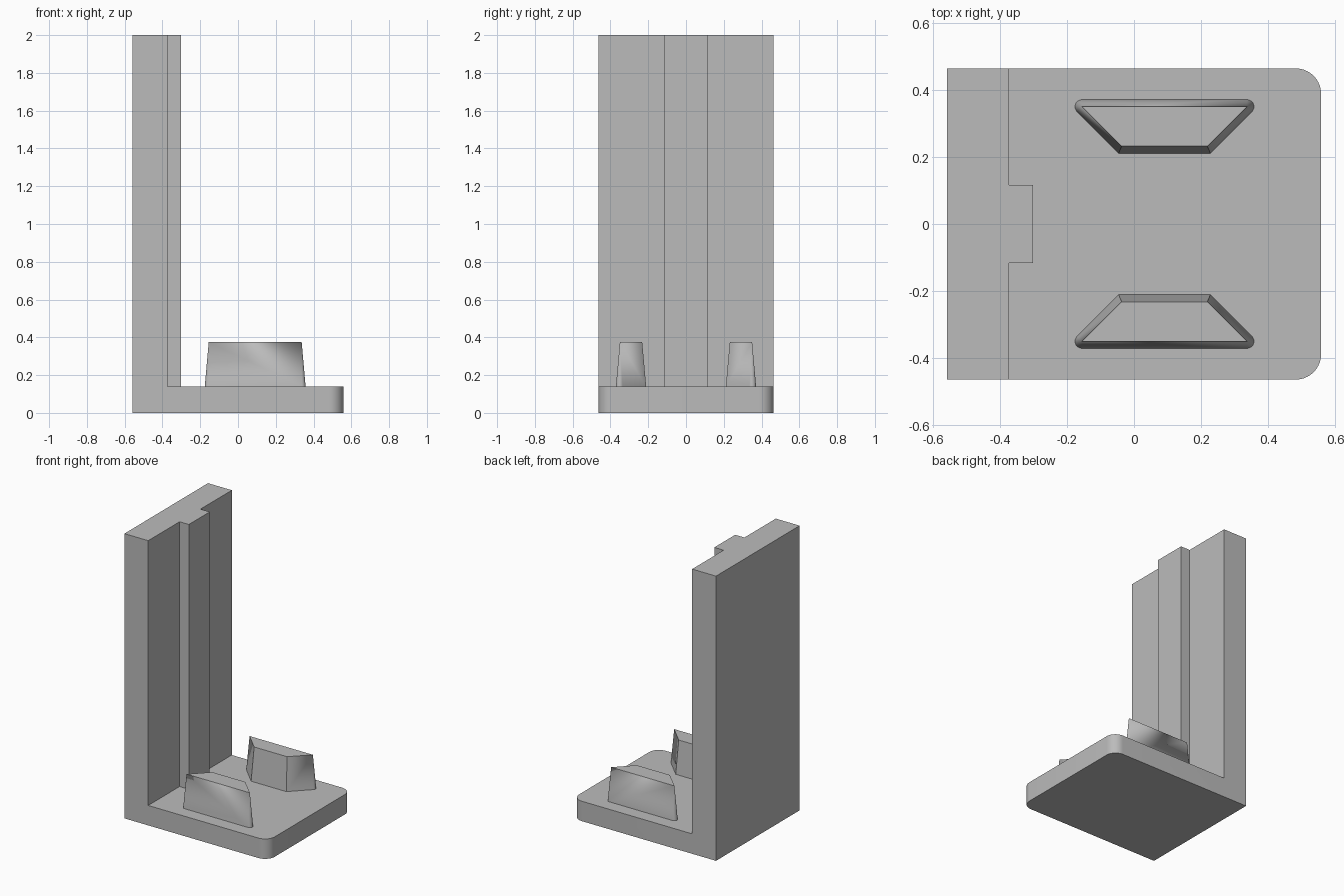
import bpy, bmesh, math
from mathutils import Vector

if "Cube" in bpy.data.objects:
    bpy.data.objects.remove(bpy.data.objects["Cube"])

grey = bpy.data.materials.new("light grey")
grey.diffuse_color = (0.5, 0.5, 0.5, 1)
grey.use_nodes = True
grey.node_tree.nodes["Principled BSDF"].inputs["Base Color"].default_value = grey.diffuse_color


def finish(bm, name):
    bmesh.ops.recalc_face_normals(bm, faces=bm.faces)
    mesh = bpy.data.meshes.new(name)
    bm.to_mesh(mesh)
    bm.free()
    mesh.materials.append(grey)
    obj = bpy.data.objects.new(name, mesh)
    bpy.context.collection.objects.link(obj)
    bpy.ops.object.select_all(action='DESELECT')
    obj.select_set(True)
    bpy.context.view_layer.objects.active = obj
    bpy.ops.object.shade_smooth_by_angle(angle=math.radians(30))
    return obj


# L-shaped bracket: side profile extruded in y, front corners rounded
bm = bmesh.new()
profile = [(-0.558, 0), (0.558, 0), (0.558, 0.14), (-0.373, 0.14), (-0.373, 2), (-0.558, 2)]
face = bm.faces.new([bm.verts.new((x, -0.464, z)) for x, z in profile])
ext = bmesh.ops.extrude_face_region(bm, geom=[face])
moved = [g for g in ext["geom"] if isinstance(g, bmesh.types.BMVert)]
bmesh.ops.translate(bm, verts=moved, vec=(0, 0.928, 0))
corners = [e for e in bm.edges
           if all(v.co.x > 0.5 for v in e.verts)
           and abs(e.verts[0].co.z - e.verts[1].co.z) > 0.1]
bmesh.ops.bevel(bm, geom=corners, offset=0.075, offset_type='OFFSET',
                segments=10, profile=0.5, affect='EDGES')
finish(bm, "bracket")

# Vertical rib on the wall, open where it joins the bracket
bm = bmesh.new()
rib = [(-0.373, -0.116), (-0.301, -0.116), (-0.301, 0.116), (-0.373, 0.116)]
low = [bm.verts.new((x, y, 0.14)) for x, y in rib]
high = [bm.verts.new((x, y, 2)) for x, y in rib]
for i in range(3):
    bm.faces.new((low[i], low[i + 1], high[i + 1], high[i]))
bm.faces.new(high)
finish(bm, "wall_rib")


# Tapered lugs: trapezoid top, flared foot with conical acute corners
def lug(name, side):
    bm = bmesh.new()
    mid, flare, z0, z1 = 0.091, 0.021, 0.14, 0.375
    top_pts = [(-0.246, 0.35), (-0.128, 0.232), (0.128, 0.232), (0.246, 0.35)]

    def vert(x, y, z):
        return bm.verts.new((mid + x, side * y, z))

    top = [vert(x, y, z1) for x, y in top_pts]
    steps = 10
    arcs = {}
    for idx, a0, a1 in ((0, 90, 225), (3, -45, 90)):
        angles = [math.radians(a0 + (a1 - a0) * i / steps) for i in range(steps + 1)]
        x, y = top_pts[idx]
        arcs[idx] = [vert(x + flare * math.cos(a), y + flare * math.sin(a), z0) for a in angles]
    shift = flare * math.tan(math.radians(22.5))
    feet = [vert(sx * (0.128 + shift), 0.232 - flare, z0) for sx in (-1, 1)]
    bm.faces.new(top)
    for idx, arc in arcs.items():
        for a, b in zip(arc, arc[1:]):
            bm.faces.new((a, b, top[idx]))
    bm.faces.new((arcs[0][-1], feet[0], top[1], top[0]))
    bm.faces.new((feet[0], feet[1], top[2], top[1]))
    bm.faces.new((feet[1], arcs[3][0], top[3], top[2]))
    bm.faces.new((arcs[3][-1], arcs[0][0], top[0], top[3]))
    # Orient the open shell outward from its centre
    finish_obj = finish(bm, name)
    mesh = finish_obj.data
    if mesh.polygons[0].normal.dot(Vector((0, 0, 1))) < 0:
        mesh.flip_normals()


lug("rear_lug", 1)
lug("front_lug", -1)

# Keep the open rib facing outward as well
rib_mesh = bpy.data.objects["wall_rib"].data
if rib_mesh.polygons[3].normal.z < 0:
    rib_mesh.flip_normals()
